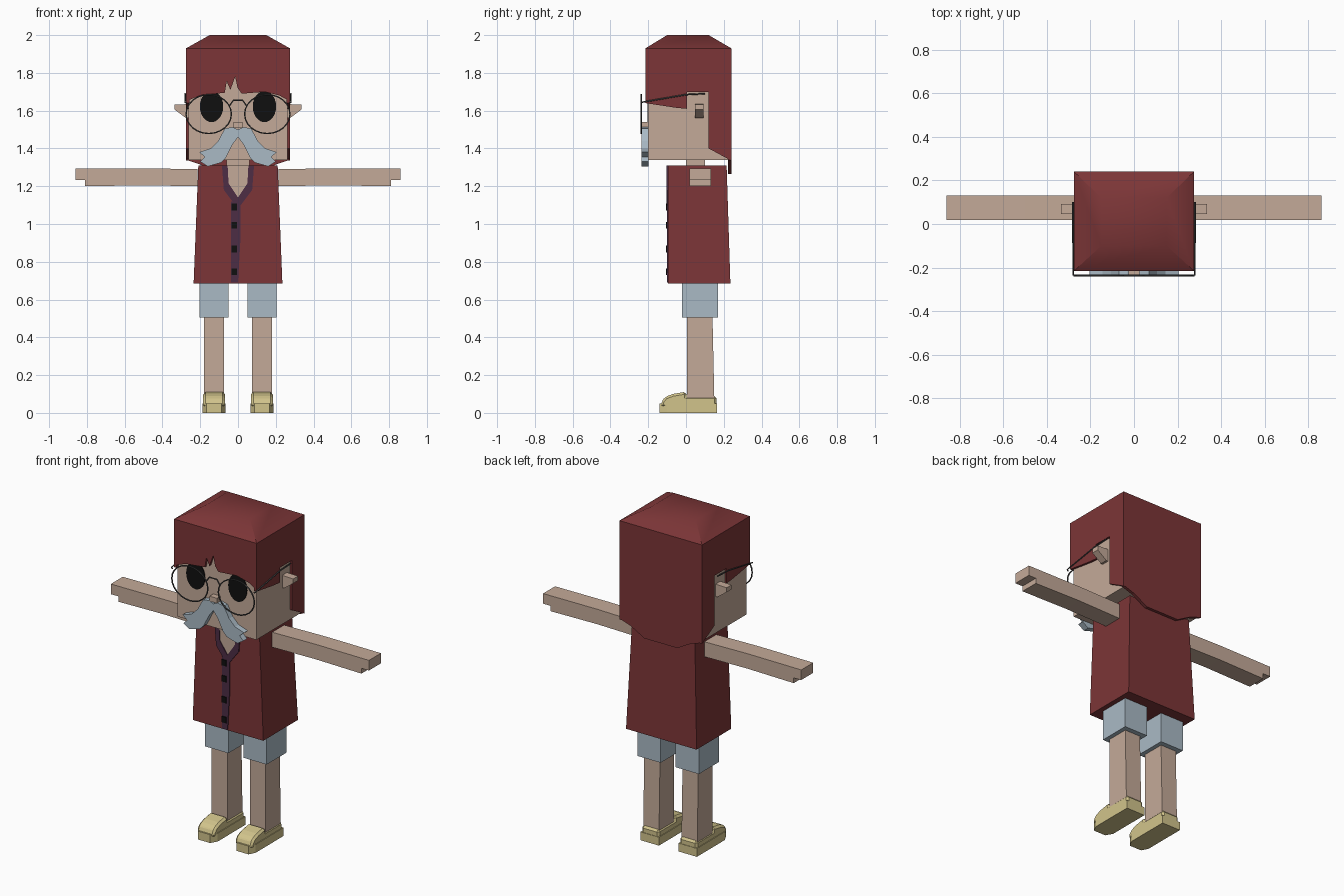
import bpy, bmesh, math

cube = bpy.data.objects.get("Cube")
if cube:
    bpy.data.objects.remove(cube, do_unlink=True)


def material(name, r, g, b):
    m = bpy.data.materials.new(name)
    m.use_nodes = True
    m.diffuse_color = (r, g, b, 1)
    m.node_tree.nodes["Principled BSDF"].inputs["Base Color"].default_value = (r, g, b, 1)
    return m


RED = material("dark red", .2, .036, .038)
SKIN = material("skin", .55, .40, .315)
BLUE = material("pale blue", .40, .49, .56)
YELLOW = material("shoe yellow", .64, .55, .26)
PURPLE = material("dark purple", .075, .026, .06)
BLACK = material("black", .005, .005, .005)
GREY = material("frame grey", .06, .06, .06)


def finish(name, bm, mat):
    bmesh.ops.recalc_face_normals(bm, faces=bm.faces)
    me = bpy.data.meshes.new(name)
    bm.to_mesh(me)
    bm.free()
    me.materials.append(mat)
    ob = bpy.data.objects.new(name, me)
    bpy.context.collection.objects.link(ob)
    return ob


def prism(name, pts, axis, lo, hi, mat):
    """Extrude a 2D outline along an axis from lo to hi."""
    place = {"x": lambda a, b, c: (c, a, b),
             "y": lambda a, b, c: (a, c, b),
             "z": lambda a, b, c: (a, b, c)}[axis]
    bm = bmesh.new()
    ends = [[bm.verts.new(place(a, b, c)) for a, b in pts] for c in (lo, hi)]
    n = len(pts)
    for ring in ends:
        bm.faces.new(ring)
    for i in range(n):
        j = (i + 1) % n
        bm.faces.new((ends[0][i], ends[0][j], ends[1][j], ends[1][i]))
    return finish(name, bm, mat)


def loft(name, low, high, z0, z1, mat):
    """Tapered block between two rectangles given as x0, x1, y0, y1."""
    bm = bmesh.new()
    rings = [[bm.verts.new((x, y, z)) for x, y in
              ((r[0], r[2]), (r[1], r[2]), (r[1], r[3]), (r[0], r[3]))]
             for r, z in ((low, z0), (high, z1))]
    for ring in rings:
        bm.faces.new(ring)
    for i in range(4):
        j = (i + 1) % 4
        bm.faces.new((rings[0][i], rings[0][j], rings[1][j], rings[1][i]))
    return finish(name, bm, mat)


def box(name, x0, x1, y0, y1, z0, z1, mat):
    r = (x0, x1, y0, y1)
    return loft(name, r, r, z0, z1, mat)


def bevel(ob, width, segments=1):
    mod = ob.modifiers.new("soft edges", "BEVEL")
    mod.width, mod.segments = width, segments


def wire(name, paths, radius, mat):
    """Thin tube along each (points, closed) path."""
    cu = bpy.data.curves.new(name, "CURVE")
    cu.dimensions = "3D"
    cu.bevel_depth, cu.bevel_resolution = radius, 1
    for pts, closed in paths:
        sp = cu.splines.new("POLY")
        sp.points.add(len(pts) - 1)
        for p, co in zip(sp.points, pts):
            p.co = (*co, 1)
        sp.use_cyclic_u = closed
    tmp = bpy.data.objects.new(name + "_path", cu)
    bpy.context.collection.objects.link(tmp)
    bpy.context.view_layer.update()
    me = bpy.data.meshes.new_from_object(
        tmp.evaluated_get(bpy.context.evaluated_depsgraph_get()))
    bpy.data.objects.remove(tmp, do_unlink=True)
    me.name = name
    me.materials.clear()
    me.materials.append(mat)
    bpy.context.collection.objects.link(bpy.data.objects.new(name, me))


# Head and neck
box("head", -.262, .262, -.2, .225, 1.34, 1.92, SKIN)
box("neck", -.06, .06, 0, .1, 1.2, 1.36, SKIN)
box("nose", -.025, .025, -.235, -.19, 1.51, 1.54, SKIN)

# Hair: fringe, back panel and domed top
prism("hair_fringe", [(-.275, 1.93), (-.275, 1.65), (-.2, 1.68), (-.07, 1.695), (-.06, 1.755),
                      (-.04, 1.71), (-.015, 1.78), (-.002, 1.72), (.02, 1.69), (.14, 1.70),
                      (.22, 1.68), (.275, 1.65), (.275, 1.93)], "y", -.215, -.195, RED)
prism("hair_back", [(-.275, 1.93), (-.275, 1.34), (-.2, 1.315), (-.11, 1.265), (.11, 1.265),
                    (.2, 1.315), (.275, 1.34), (.275, 1.93)], "y", .222, .24, RED)
crown = loft("hair_crown", (-.275, .275, -.215, .24), (-.15, .15, -.1, .12), 1.93, 2, RED)
bpy.context.view_layer.objects.active = crown
crown.select_set(True)
bpy.ops.object.shade_smooth_by_angle(angle=math.radians(40))

# Torso, open neckline and collar
loft("shirt", (-.235, .235, -.095, .235), (-.21, .21, -.095, .215), .685, 1.31, RED)
prism("neckline_skin", [(-.06, 1.309), (-.06, 1.21), (0, 1.13), (.06, 1.21), (.06, 1.309)],
      "y", -.098, -.094, SKIN)
prism("placket", [(-.036, 1.12), (.012, 1.12), (.012, .9), (0, .69), (-.036, .69)],
      "y", -.1, -.094, PURPLE)
for i, z in enumerate((1.09, .993, .867, .747)):
    box(f"button_{i + 1}", -.035, -.005, -.106, -.094, z - .018, z + .018, BLACK)

# Paired parts
frames = []
for side, s in (("left", 1), ("right", -1)):
    def span(a, b):
        return sorted((s * a, s * b))

    def flip(pts):
        return [(s * a, b) for a, b in pts]

    # Side hair with the notch around the ear
    prism(f"{side}_hair_side", [(-.215, 1.93), (-.215, 1.64), (-.05, 1.615), (.005, 1.61),
                                (.005, 1.7), (.12, 1.7), (.12, 1.4), (.24, 1.335), (.24, 1.93)],
          "x", *span(.258, .275), RED)
    prism(f"{side}_ear", flip([(.255, 1.635), (.335, 1.632), (.335, 1.605), (.275, 1.56),
                               (.255, 1.56)]), "y", .047, .092, SKIN)
    # Oval eye
    ring = [math.tau * i / 24 for i in range(24)]
    prism(f"{side}_eye", [(s * .14 + .062 * math.cos(t), 1.622 + .083 * math.sin(t))
                          for t in ring], "y", -.205, -.199, BLACK)
    # Drooping moustache half
    prism(f"{side}_moustache",
          flip([(0, 1.5), (.03, 1.513), (.07, 1.505), (.105, 1.44), (.145, 1.40), (.205, 1.38),
                (.175, 1.355), (.2, 1.33), (.16, 1.305), (.09, 1.325), (.065, 1.35),
                (.03, 1.42), (0, 1.46)]), "y", -.235, -.198, BLUE)
    prism(f"{side}_collar", flip([(.085, 1.311), (.075, 1.18), (.015, 1.1), (0, 1.1), (0, 1.14),
                                  (.05, 1.215), (.055, 1.311)]), "y", -.102, -.094, PURPLE)
    # Arm with stepped fingertips
    prism(f"{side}_arm", flip([(.215, 1.29), (.5, 1.295), (.86, 1.293), (.86, 1.232),
                               (.81, 1.232), (.81, 1.2), (.5, 1.205), (.215, 1.2)]),
          "y", .018, .132, SKIN)
    # Short leg, bare leg and shoe
    box(f"{side}_shorts", *span(.05, .205), -.02, .17, .505, .7, BLUE)
    loft(f"{side}_leg", (*span(.075, .18), .005, .15), (*span(.075, .18), .005, .14),
         .07, .52, SKIN)
    prism(f"{side}_sole", flip([(.065, .165), (.188, .165), (.188, -.1), (.168, -.14),
                                (.088, -.14), (.065, -.1)]), "z", 0, .05, YELLOW)
    upper = prism(f"{side}_shoe_upper",
                  [(-.133, .03), (-.13, .06), (-.11, .085), (-.07, .1), (0, .112), (.004, .088),
                   (.162, .088), (.162, .03)], "x", *span(.069, .184), YELLOW)
    bevel(upper, .012)
    # Spectacle rim and temple
    frames.append(([(s * .155 + .12 * math.cos(t), -.237, 1.582 + .103 * math.sin(t))
                    for t in ring], True))
    frames.append(([(s * .272, -.237, 1.64), (s * .28, -.232, 1.645), (s * .28, 0, 1.685),
                    (s * .28, .1, 1.69)], False))

frames.append(([(-.045, -.237, 1.625), (-.025, -.237, 1.655), (.025, -.237, 1.655),
                (.045, -.237, 1.625)], False))
wire("spectacles", frames, .004, GREY)
